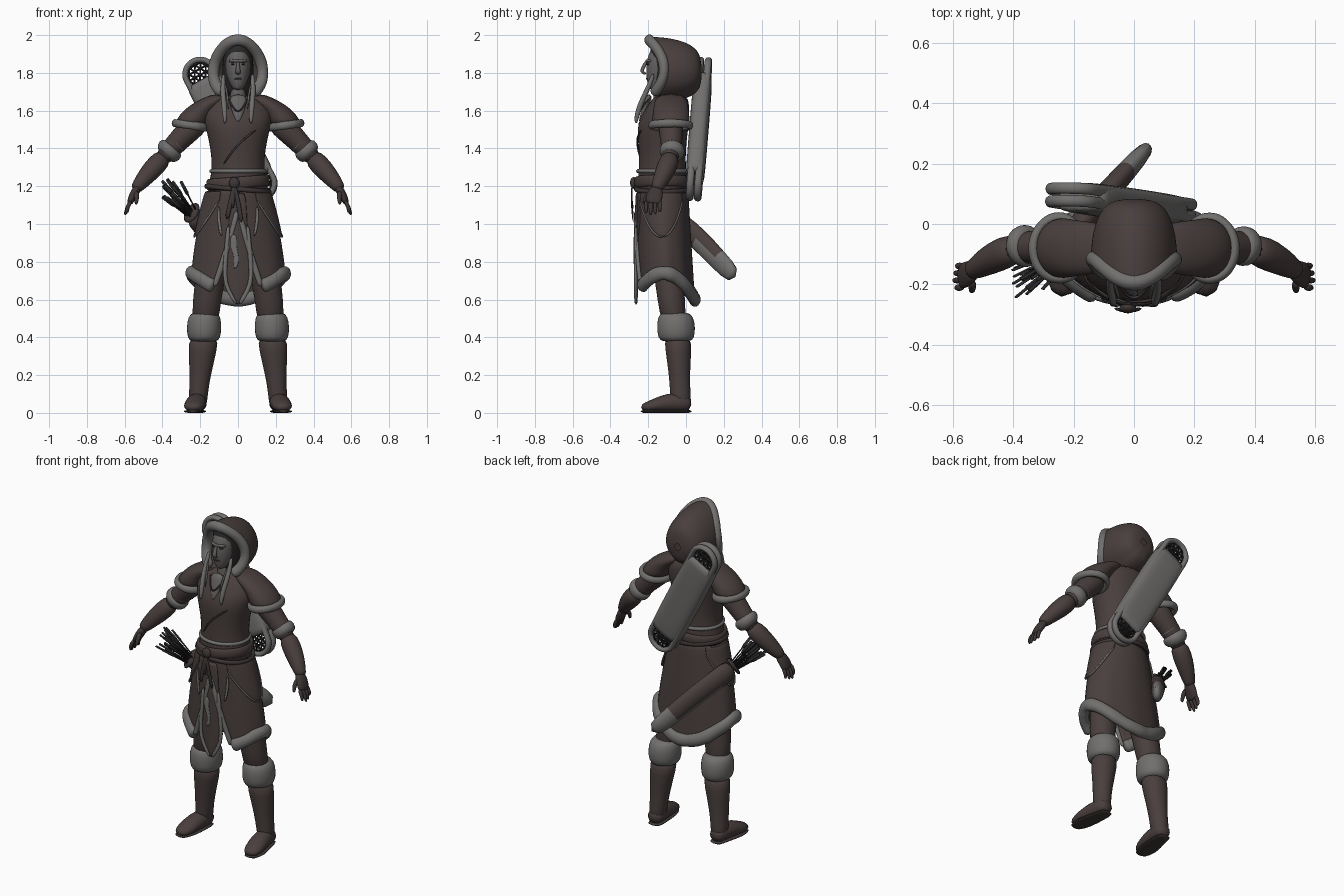
import bpy, bmesh, random
from math import sin, cos, pi, radians
from mathutils import Vector

random.seed(4)
if "Cube" in bpy.data.objects:
    bpy.data.objects.remove(bpy.data.objects["Cube"])


def material(name, col):
    m = bpy.data.materials.new(name)
    m.use_nodes = True
    m.diffuse_color = (*col, 1)
    bsdf = m.node_tree.nodes["Principled BSDF"]
    bsdf.inputs["Base Color"].default_value = (*col, 1)
    bsdf.inputs["Roughness"].default_value = 0.9
    return m


CLOTH = material("brown_cloth", (0.066, 0.049, 0.047))
GLOVE = material("dark_leather", (0.048, 0.037, 0.036))
FUR = material("grey_fur", (0.165, 0.16, 0.156))
SKIN = material("grey_skin", (0.13, 0.122, 0.118))
DARK = material("near_black", (0.022, 0.021, 0.021))


def skin(name, rings, mat, wrap=True, caps=True, closed=False, sub=1, thick=0):
    """Bridge a list of point rings into one smooth surface."""
    bm = bmesh.new()
    vs = [[bm.verts.new(p) for p in r] for r in rings]
    n = len(vs[0])
    for i in range(len(vs) if closed else len(vs) - 1):
        a, b = vs[i], vs[(i + 1) % len(vs)]
        for j in range(n if wrap else n - 1):
            k = (j + 1) % n
            bm.faces.new((a[j], a[k], b[k], b[j]))
    if caps and not closed and wrap:
        bm.faces.new(vs[0])
        bm.faces.new(vs[-1])
    bmesh.ops.recalc_face_normals(bm, faces=bm.faces)
    me = bpy.data.meshes.new(name)
    bm.to_mesh(me)
    bm.free()
    me.materials.append(mat)
    for p in me.polygons:
        p.use_smooth = True
    ob = bpy.data.objects.new(name, me)
    bpy.context.collection.objects.link(ob)
    if thick:
        ob.modifiers.new("thickness", "SOLIDIFY").thickness = thick
    if sub:
        md = ob.modifiers.new("smooth", "SUBSURF")
        md.levels = md.render_levels = sub
    return ob


def loft(name, rows, mat, n=16, sub=1):
    """Horizontal ellipses given as (x, y, z, rx, ry)."""
    rings = [[(x + rx * sin(2 * pi * j / n), y - ry * cos(2 * pi * j / n), z) for j in range(n)]
             for x, y, z, rx, ry in rows]
    return skin(name, rings, mat, sub=sub)


def tube(name, pts, rad, mat, n=10, ref=(0.03, 1, 0.02), closed=False, sub=1, lump=0):
    """Elliptical sections (across, along ref) swept over a path."""
    P = [Vector(p) for p in pts]
    rad = rad if isinstance(rad, list) else [rad] * len(P)
    rings = []
    for i, p in enumerate(P):
        q = P[(i + 1) % len(P)] if closed else P[min(i + 1, len(P) - 1)]
        t = (q - P[i - 1 if closed else max(i - 1, 0)]).normalized()
        u = Vector(ref).cross(t).normalized()
        v = t.cross(u)
        a, b = rad[i] if isinstance(rad[i], tuple) else (rad[i], rad[i])
        f = 1 + lump * random.uniform(-1, 1)
        rings.append([p + u * a * f * cos(2 * pi * j / n) + v * b * f * sin(2 * pi * j / n) for j in range(n)])
    return skin(name, rings, mat, closed=closed, sub=sub)


def hoop(c, rx, ry, n=24, tilt=0):
    return [(c[0] + rx * sin(2 * pi * i / n), c[1] - ry * cos(2 * pi * i / n),
             c[2] + tilt * sin(2 * pi * i / n)) for i in range(n)]


# Torso and belts
loft("bodice", [(0, -.125, 1.14, .18, .137), (0, -.125, 1.22, .153, .132), (0, -.125, 1.3, .138, .125),
                (0, -.125, 1.4, .147, .125), (0, -.125, 1.5, .17, .138), (0, -.112, 1.57, .19, .132),
                (0, -.09, 1.63, .17, .108), (0, -.08, 1.69, .1, .09)], CLOTH, 20)
tube("belt_trim", hoop((0, -.125, 1.28), .143, .13), .011, FUR, closed=True, ref=(0, 0, 1))
tube("belt", hoop((0, -.125, 1.22), .158, .138, tilt=.012), (.013, .032), CLOTH, closed=True, ref=(0, 0, 1))
tube("belt_lower_strap", hoop((0, -.125, 1.185), .17, .142, tilt=-.015), (.01, .014), GLOVE, closed=True, ref=(0, 0, 1))
loft("belt_knot", [(-.02, -.275, 1.185, .012, .01), (-.02, -.28, 1.205, .032, .018),
                   (-.02, -.28, 1.23, .03, .018), (-.02, -.275, 1.25, .012, .01)], GLOVE, 10)
for i, (x, z) in enumerate([(-.06, 1.02), (-.035, 1.08), (.02, 1.0)]):
    tube(f"sash_end_{i}", [(-.02, -.285, 1.21), ((x - .02) / 2, -.29, 1.12), (x, -.278, z)],
         [(.012, .006), (.012, .005), (.016, .005)], GLOVE, 8)
tube("chest_seam", [(.1, -.235, 1.5), (.04, -.262, 1.46), (-.03, -.256, 1.39), (-.08, -.228, 1.31)], .006, GLOVE, 6)
loft("neck", [(0, -.12, 1.58, .05, .06), (0, -.12, 1.66, .045, .05), (0, -.13, 1.76, .045, .05)], SKIN, 12)
tube("neck_opening", [(0, -.19, 1.69), (0, -.215, 1.62), (0, -.247, 1.53)],
     [(.055, .02), (.045, .016), (.006, .01)], SKIN)
tube("necklace", [(-.055, -.19, 1.67), (-.03, -.235, 1.62), (0, -.25, 1.585), (.03, -.235, 1.62), (.055, -.19, 1.67)],
     .006, GLOVE, 6)


# Skirt open at the front, with a hem dipping at front and back
def skirt_point(a, u, grow=1.0, z=None):
    hem = .68 - .06 * cos(2 * a) + .02 * cos(a)
    if z is not None:
        u = (1.18 - z) / (1.18 - hem)
    rx, ry = .165 + .13 * u - .045 * u * u, .137 + .015 * u
    fold = 1 + .012 * u * sin(9 * a)
    return Vector((rx * sin(a) * grow * fold, -.125 + .02 * u - ry * cos(a) * grow * fold, 1.18 + (hem - 1.18) * u))


def skirt_row(u, n=40):
    g = .02 + .5 * max(0, u - .2) / .8
    return [skirt_point(g + (2 * pi - 2 * g) * j / n, u) for j in range(n + 1)]


rows = [skirt_row(i / 10) for i in range(11)]
skin("skirt", rows, CLOTH, wrap=False, thick=.012)
tube("hem_fur", rows[-1], (.032, .04), FUR, ref=(0, 0, 1), lump=.08)
for k, side in ((0, "left"), (-1, "right")):
    tube(f"{side}_skirt_edge_fur", [r[k] + Vector((0, -.004, 0)) for r in rows[2:]], (.016, .012), FUR, 8, lump=.15)
for s, side in ((1, "left"), (-1, "right")):
    flap, edge = [], []
    for i in range(15):
        a = .55 + 1.85 * i / 14
        low = 1.13 - .2 * sin(pi * i / 14)
        flap.append([skirt_point(a * s, 0, 1.05, 1.175 + (low - 1.175) * j / 5) for j in range(6)])
        edge.append(flap[-1][-1])
    skin(f"{side}_hip_flap", flap, CLOTH, wrap=False, thick=.008)
    tube(f"{side}_hip_flap_edge", edge, .006, FUR, 6)

# Front panel, its trim and the worn strip
outline = [(.045, 1.17), (.05, 1.0), (.06, .88), (.075, .72), (.055, .65), (.004, .57)]
skin("front_panel", [[(x * f, -.262 - .008 * (1 - f * f), z) for f in (-1, -.5, 0, .5, 1)] for x, z in outline],
     CLOTH, wrap=False, thick=.01)
for s, side in ((1, "left"), (-1, "right")):
    tube(f"{side}_panel_trim", [(x * s, -.266, z) for x, z in outline[1:]], (.012, .009), FUR, 8, lump=.15)
    tube(f"{side}_skirt_slash", [(.1 * s, -.246, 1.1), (.105 * s, -.248, 1.02), (.085 * s, -.256, .93)],
         (.009, .006), FUR, 8, lump=.3)
tube("panel_worn_strip", [(-.02, -.273, .95), (-.03, -.273, .88), (0, -.275, .82), (-.02, -.273, .76)],
     (.017, .004), FUR, 8, lump=.4)

# Head and face
loft("head", [(0, -.168, 1.708, .022, .025), (0, -.153, 1.735, .042, .05), (0, -.142, 1.78, .06, .07),
              (0, -.136, 1.83, .067, .077), (0, -.13, 1.88, .068, .077), (0, -.12, 1.93, .055, .065),
              (0, -.11, 1.96, .03, .035)], SKIN)
tube("nose", [(0, -.208, 1.865), (0, -.226, 1.83), (0, -.238, 1.805), (0, -.21, 1.793)],
     [(.008, .008), (.011, .012), (.016, .012), (.014, .008)], SKIN, 8)
tube("brow", [(-.05, -.185, 1.862), (-.025, -.207, 1.866), (0, -.208, 1.86), (.025, -.207, 1.866), (.05, -.185, 1.862)],
     .009, SKIN, 8)
tube("mouth", [(-.022, -.2, 1.768), (0, -.211, 1.77), (.022, -.2, 1.768)], (.005, .006), GLOVE, 8)
tube("chin", [(-.012, -.188, 1.727), (.012, -.188, 1.727)], .014, SKIN, 8)
loft("hair", [(0, -.1, 1.66, .075, .06), (0, -.09, 1.76, .085, .085), (0, -.1, 1.86, .085, .09),
              (0, -.115, 1.93, .07, .085), (0, -.11, 1.975, .03, .04)], DARK)

# Hood: rings run from the furred opening back to a blunt end
def rim(t):
    y = -.115 - .08 * cos(t) ** 2 if abs(t) < radians(148) else -.1
    return Vector((.13 * sin(t) * (1 - .14 * cos(t)), y, 1.82 + .155 * cos(t)))


hood = []
for i in range(9):
    a = i / 8 * pi / 2 * .985
    ring = []
    for j in range(32):
        p = rim(-pi + 2 * pi * j / 32)
        f = 1.1 * cos(a) ** .55
        ring.append((p.x * f, p.y + (.083 - p.y) * sin(a), 1.805 + (p.z - 1.805) * f))
    hood.append(ring)
ob = skin("hood", hood, CLOTH, caps=False)
tube("hood_fur", [rim(radians(-147 + 294 * i / 28)) for i in range(29)], (.031, .028), FUR, 12, lump=.04)

# Paired limbs and details
for s, side in ((1, "left"), (-1, "right")):
    def M(*pts):
        return [(s * p[0], *p[1:]) for p in pts]

    tube(f"{side}_eye", M((.018, -.207, 1.846), (.038, -.194, 1.846)), (.005, .007), DARK, 8)
    tube(f"{side}_braid", M((.075, -.17, 1.8), (.082, -.2, 1.72), (.075, -.24, 1.64), (.068, -.262, 1.57), (.07, -.265, 1.53)),
         [.012, .014, .015, .014, .006], FUR, 8, lump=.1)
    tube(f"{side}_thin_braid", M((.07, -.19, 1.75), (.055, -.225, 1.68), (.05, -.25, 1.6)), .007, SKIN, 6)
    loft(f"{side}_shoulder_cape", M((.25, -.08, 1.515, .09, .105), (.238, -.08, 1.555, .09, .102), (.2, -.08, 1.61, .085, .095),
                                    (.14, -.08, 1.65, .08, .09), (.09, -.08, 1.69, .05, .065)), CLOTH)
    tube(f"{side}_cape_fur", hoop((s * .25, -.08, 1.522), .085, .103, 20, s * .012), (.018, .022), FUR,
         closed=True, ref=(0, 0, 1), lump=.1)
    tube(f"{side}_sleeve", M((.19, -.08, 1.57), (.28, -.08, 1.475), (.35, -.075, 1.405), (.41, -.085, 1.335)),
         [.08, .064, .056, .05], CLOTH, 12)
    for i, (x, z) in enumerate([(.295, 1.455), (.325, 1.425)]):
        tube(f"{side}_sleeve_wrap_{i}", M((x - .008, -.078, z + .008), (x + .008, -.078, z - .008)), .063, FUR if i else CLOTH, 12)
    tube(f"{side}_elbow_fur", M((.342, -.072, 1.412), (.352, -.072, 1.4), (.375, -.075, 1.376), (.392, -.078, 1.358)),
         [.055, .073, .073, .05], FUR, 12, lump=.05)
    tube(f"{side}_glove_cuff", M((.385, -.078, 1.365), (.43, -.095, 1.315), (.485, -.122, 1.255), (.53, -.15, 1.2), (.545, -.158, 1.18)),
         [.048, .058, .05, .036, .028], CLOTH, 12)
    tube(f"{side}_palm", M((.525, -.15, 1.2), (.548, -.163, 1.165), (.568, -.172, 1.125), (.575, -.175, 1.105)),
         [(.024, .03), (.024, .045), (.02, .047), (.014, .042)], GLOVE)
    for i in range(4):
        y, d = -.21 + .024 * i, .012 * abs(i - 1.3)
        tube(f"{side}_finger_{i}", M((.566, y, 1.125), (.588, y - .002, 1.085), (.603 - d, y, 1.04 + d)),
             [.013, .012, .008], GLOVE, 8)
    tube(f"{side}_thumb", M((.54, -.185, 1.175), (.535, -.215, 1.14), (.54, -.225, 1.1)), [.017, .014, .009], GLOVE, 8)
    loft(f"{side}_trouser_leg", M((.1, -.1, 1.0, .085, .1), (.14, -.09, .75, .085, .085), (.165, -.08, .6, .075, .072),
                                  (.175, -.06, .45, .075, .07)), CLOTH)
    loft(f"{side}_boot_fur", M((.18, -.052, .375, .07, .075), (.18, -.052, .395, .088, .098), (.18, -.052, .45, .095, .104),
                               (.178, -.055, .51, .088, .097), (.176, -.058, .535, .065, .07)), FUR)
    loft(f"{side}_boot_shaft", M((.18, -.045, .41, .082, .075), (.187, -.04, .33, .076, .07), (.2, -.035, .2, .057, .056),
                                 (.21, -.03, .1, .05, .055), (.213, -.025, .02, .05, .055)), CLOTH)
    tube(f"{side}_foot", M((.208, .03, .04), (.213, -.02, .055), (.222, -.1, .055), (.234, -.18, .036), (.24, -.24, .026)),
         [(.042, .035), (.052, .055), (.056, .052), (.06, .034), (.035, .02)], CLOTH, 12, ref=(0, 0, 1))
    tube(f"{side}_sole", M((.208, .035, .008), (.215, -.05, .008), (.235, -.16, .008), (.241, -.245, .008)),
         [(.045, .01), (.048, .01), (.064, .01), (.035, .01)], GLOVE, 12, ref=(0, 0, 1))

# Snowshoes slung on the back in a wrapped cover
top, bottom = Vector((-.2, .092, 1.79)), Vector((.115, .045, 1.215))
axis = (bottom - top).normalized()
out = Vector((0, 1, 0)) - axis * axis.y
out.normalize()
across = axis.cross(out)
for k, depth in enumerate((-.02, .022)):
    loop = []
    for c, start in ((top, 0), (bottom, pi)):
        for i in range(13):
            a = start + pi * i / 12
            loop.append(c + out * depth + across * cos(a) * .08 - axis * sin(a) * .08)
    tube(f"snowshoe_frame_{k}", loop, (.017, .021), FUR, 8, ref=out, closed=True)
    for e, c in enumerate((top, bottom)):
        for d in range(3):
            v = across * cos(d * pi / 3) + axis * sin(d * pi / 3)
            w = v.cross(out)
            for m in range(-2, 3):
                h = (.08 ** 2 - (m * .029) ** 2) ** .5
                o = c + out * depth + w * m * .029
                tube(f"webbing_{k}_{e}_{d}_{m}", [o - v * h, o + v * h], .0045, DARK, 5, ref=out, sub=0)
cover = []
for f, g in ((.04, .9), (.06, 1), (.3, 1.03), (.7, 1.03), (.94, 1), (.96, .9)):
    c = top.lerp(bottom, f)
    cover.append([c + across * .1 * g * (1 if cos(a) > 0 else -1) * abs(cos(a)) ** .6
                  + out * .05 * g * (1 if sin(a) > 0 else -1) * abs(sin(a)) ** .6
                  for a in [2 * pi * j / 20 + .01 for j in range(20)]])
skin("snowshoe_cover", cover, FUR)

# Quiver with a furred lower edge and a sheaf of arrows
mouth = Vector((-.245, -.115, 1.06))
path = [mouth, Vector((-.2, -.03, 1.0)), Vector((-.12, .07, .92)), Vector((-.03, .17, .81)), Vector((.055, .265, .715))]
quiver = tube("quiver", path, [(.062, .042), (.062, .042), (.062, .04), (.058, .036), (.052, .028)], CLOTH, 14, ref=(-.77, .63, 0))
quiver.data.materials.append(FUR)
for p in quiver.data.polygons:
    line = 1.0 - .74 * (p.center.y + .03)
    if p.center.y > .2 or (p.center.y > 0 and p.center.z < line - .04):
        p.material_index = 1
tube("quiver_mouth_band", [mouth + Vector((-.008, -.008, .008)), path[0].lerp(path[1], .15)],
     (.068, .048), GLOVE, 14, ref=(-.77, .63, 0))
for i in range(22):
    j = Vector([random.uniform(-1, 1) for _ in range(3)])
    a = mouth + j * .025
    b = mouth + Vector((-.105, -.075, .125)) + j * .058
    tube(f"arrow_{i}", [a, a.lerp(b, .5), a.lerp(b, .6), b], [.004, .004, (.009, .004), (.008, .004)], DARK, 6, sub=0)
